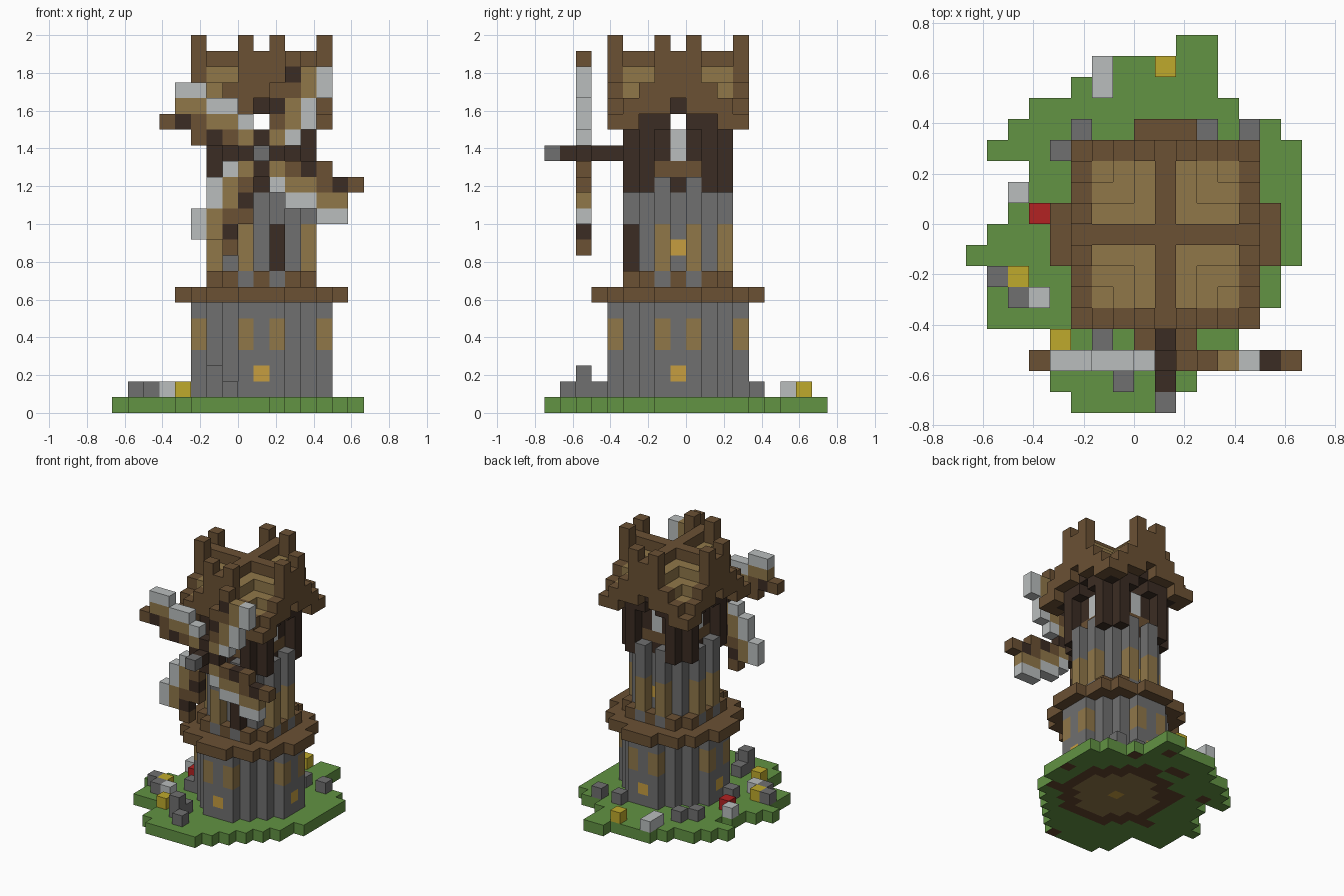
import bpy, bmesh, random

cube = bpy.data.objects.get("Cube")
if cube:
    bpy.data.objects.remove(cube)

S = 1 / 12                     # block size
CX, CY = 0.125, -0.5 / 12      # tower axis


def linear(c):
    c /= 255
    return c / 12.92 if c <= 0.04045 else ((c + 0.055) / 1.055) ** 2.4


MATS, NAMES = [], []


def colour(name, *rgb):
    m = bpy.data.materials.new(name)
    m.use_nodes = True
    col = (*[linear(c) for c in rgb], 1)
    m.diffuse_color = col
    bsdf = m.node_tree.nodes["Principled BSDF"]
    bsdf.inputs["Base Color"].default_value = col
    bsdf.inputs["Roughness"].default_value = 0.9
    MATS.append(m)
    NAMES.append(name)


colour("grass green", 98, 147, 67)
colour("stone grey", 112, 112, 112)
colour("pale grey", 186, 190, 190)
colour("wood brown", 107, 81, 52)
colour("tan thatch", 144, 119, 73)
colour("dark wood", 59, 44, 35)
colour("window gold", 198, 158, 64)
colour("flower yellow", 191, 170, 44)
colour("flower red", 178, 34, 34)
colour("dirt brown", 100, 68, 45)
GRASS, STONE, PALE, WOOD, TAN, DARK, GOLD, YELLOW, RED, DIRT = range(10)

DIRS = [(1, 0, 0), (-1, 0, 0), (0, 1, 0), (0, -1, 0), (0, 0, 1), (0, 0, -1)]


def build(name, cells, rule=None):
    """Make one block object; cells maps (u, v, k) to a colour."""
    bm = bmesh.new()
    verts = {}
    for (u, v, k), c in cells.items():
        for d in DIRS:
            if (u + d[0], v + d[1], k + d[2]) in cells:
                continue
            axis = [abs(x) for x in d].index(1)
            quad = []
            for a, b in ((-1, -1), (1, -1), (1, 1), (-1, 1)):
                p = [0, 0, 0]
                p[axis] = d[axis]
                p[(axis + 1) % 3], p[(axis + 2) % 3] = a, b
                q = (2 * u + p[0], 2 * v + p[1], 2 * k + 1 + p[2])
                if q not in verts:
                    verts[q] = bm.verts.new((CX + q[0] * S / 2, CY + q[1] * S / 2, q[2] * S / 2))
                quad.append(verts[q])
            if d[axis] < 0:
                quad.reverse()
            f = bm.faces.new(quad)
            f.material_index = rule(u, v, d, c) if rule else c
    # keep only the colours this part uses
    used = sorted({f.material_index for f in bm.faces})
    for f in bm.faces:
        f.material_index = used.index(f.material_index)
    me = bpy.data.meshes.new(name)
    for i in used:
        me.materials.append(MATS[i])
    bm.to_mesh(me)
    bm.free()
    ob = bpy.data.objects.new(name, me)
    bpy.context.collection.objects.link(ob)


def disk(r2, k0, k1, c):
    n = range(-6, 7)
    return {(u, v, k): c for u in n for v in n for k in range(k0, k1 + 1) if u * u + v * v <= r2}


def four(u, v):
    return {(u, v), (-v, u), (-u, -v), (v, -u)}


def eight(u, v):
    return four(u, v) | four(v, u)


def column(cells, spots, k0, k1, c):
    for u, v in spots:
        for k in range(k0, k1 + 1):
            cells[u, v, k] = c


# Grassy ground, one run of blocks per row, with earth underneath
runs = [(-4, 0), (-5, 1), (-5, 2), (-5, 3), (-8, 4), (-8, 5), (-8, 5), (-9, 6), (-8, 6),
        (-7, 6), (-7, 6), (-6, 6), (-8, 6), (-7, 5), (-6, 3), (-4, 2), (-3, 2), (1, 2)]
ground = {(u, j - 8, 0): GRASS for j, (a, b) in enumerate(runs) for u in range(a, b + 1)}
random.seed(4)


def earth(u, v, d, c):
    if d[2] >= 0:
        return c
    r2 = u * u + v * v
    if r2 == 0:
        return GOLD
    if r2 <= 10:
        return TAN
    return DIRT if r2 <= 21 or random.random() < 0.08 else GRASS


build("ground", ground, earth)

# Stones and flowers
stones = [(-4, 5), (-5, 4), (2, 5), (4, 5), (-5, -1), (-8, -2), (-7, -3), (-3, -5), (-2, -7), (-3, -6)]
rocks = {(u, v, 1): STONE for u, v in stones}
rocks[-3, -6, 2] = STONE
build("stones", rocks)
build("pale_stones", {(u, v, 1): PALE for u, v in [(-7, 2), (-6, -3), (-3, 7), (-3, 8)]})
build("yellow_flowers", {(u, v, 1): YELLOW for u, v in [(-7, -2), (-5, -5), (0, 8)]})
build("red_flower", {(-6, 1, 1): RED})

# Stone base with tan panels and small windows
base = disk(17, 1, 6, STONE)
column(base, eight(4, 1), 4, 5, TAN)
column(base, four(4, 0), 2, 2, GOLD)
build("tower_base", base)

# Balcony
balcony = disk(26, 7, 7, WOOD)
balcony.update(disk(13, 8, 8, WOOD))
column(balcony, eight(3, 1), 8, 8, STONE)
build("balcony", balcony)

# Upper tower walls, posts and windows
walls = {(u, v, k): STONE for u in range(-2, 3) for v in range(-2, 3) for k in range(9, 14)}
column(walls, eight(3, 1), 9, 11, TAN)
column(walls, eight(3, 1), 12, 14, STONE)
column(walls, four(2, 0), 10, 10, GOLD)
column(walls, [(0, -2)], 10, 10, STONE)
column(walls, [(1, -3)], 9, 11, DARK)
build("upper_tower", walls)

posts = {}
column(posts, four(2, 2), 9, 18, DARK)
column(posts, eight(3, 2), 14, 18, DARK)
column(posts, four(2, 0), 14, 14, DARK)
column(posts, four(2, 0) | eight(2, 1), 15, 15, WOOD)
column(posts, eight(2, 1), 16, 18, DARK)
build("posts_and_sills", posts)

panes = {}
column(panes, four(2, 0) - {(0, -2)}, 16, 17, PALE)
build("window_panes", panes)

# Crossed gable roof with dark lining and paired horns
roof, lining = {}, {}
for u in range(-4, 5):
    for v in range(-4, 5):
        low, far = min(abs(u), abs(v)), max(abs(u), abs(v))
        top = 22 - low
        if far == 4:
            for k in range({0: 20, 1: 19, 2: 19}.get(low, 18), top + 1):
                roof[u, v, k] = WOOD
        else:
            roof[u, v, top] = WOOD if low == 0 else TAN
            for k in range(max(18, top - 3), top):
                lining[u, v, k] = DARK
column(roof, eight(4, 1), 22, 23, WOOD)
build("roof", roof)
build("roof_lining", lining)

# Axle and hub
build("axle", {(0, v, 16): DARK for v in range(-7, 0)})
build("hub_cap", {(0, -8, 16): STONE})

# One sail, turned four times round the axle
sail = {(-6, 2): WOOD, (-5, 2): DARK, (-4, 2): WOOD, (-4, 1): WOOD, (-3, 1): DARK,
        (-2, 1): WOOD, (-1, 0): DARK}
for u, d in [(-5, 3), (-4, 3), (-3, 2), (-2, 2), (-1, 1)]:
    sail[u, d] = TAN
    sail[u, d + 1] = PALE
for side in ("left", "top", "right", "bottom"):
    build("sail_" + side, {(u, -6, 16 + d): c for (u, d), c in sail.items()})
    sail = {(d, -u): c for (u, d), c in sail.items()}
